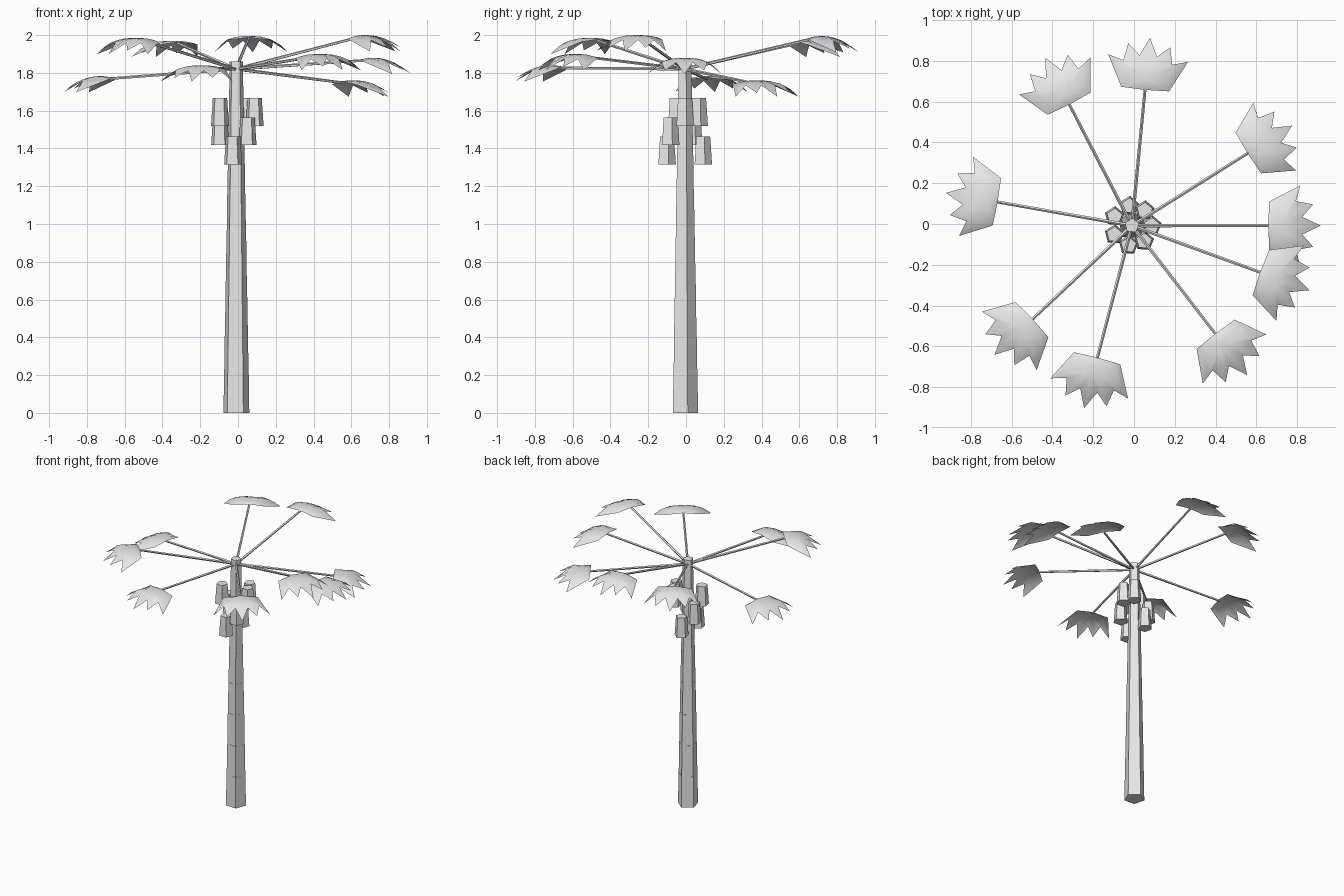
import bpy, bmesh, math
from mathutils import Vector, Matrix

cube = bpy.data.objects.get("Cube")
if cube:
    bpy.data.objects.remove(cube, do_unlink=True)

grey = bpy.data.materials.new("pale_grey")
grey.use_nodes = True
grey.diffuse_color = (0.8, 0.8, 0.8, 1)
grey.node_tree.nodes["Principled BSDF"].inputs["Base Color"].default_value = (0.8, 0.8, 0.8, 1)

CENTRE = Vector((-0.01, -0.008, 0))
SIDES = 5
TURN = math.radians(14)


def finish(bm, name, smooth=False):
    mesh = bpy.data.meshes.new(name)
    bm.to_mesh(mesh)
    bm.free()
    mesh.materials.append(grey)
    for p in mesh.polygons:
        p.use_smooth = smooth
    obj = bpy.data.objects.new(name, mesh)
    bpy.context.collection.objects.link(obj)
    return obj


def lathe(name, profile, matrix):
    """Five-sided solid from (radius, height) pairs."""
    bm = bmesh.new()
    rings = []
    for r, z in profile:
        angles = [TURN + math.tau * i / SIDES for i in range(SIDES)]
        rings.append([bm.verts.new((r * math.cos(a), r * math.sin(a), z)) for a in angles])
    for low, high in zip(rings, rings[1:]):
        for i in range(SIDES):
            j = (i + 1) % SIDES
            bm.faces.new((low[i], low[j], high[j], high[i]))
    bm.faces.new(rings[0][::-1])
    bm.faces.new(rings[-1])
    bm.transform(matrix)
    return finish(bm, name)


# Trunk: stacked tapering segments with tiny ledges
HEIGHT, SEGMENTS, LEDGE = 1.86, 8, 0.001
profile = []
for s in range(SEGMENTS):
    for end in (s, s + 1):
        radius = 0.072 - 0.036 * end / SEGMENTS
        profile.append((radius + (LEDGE if end > s else 0), HEIGHT * end / SEGMENTS))
lathe("trunk", profile, Matrix.Translation(CENTRE))

# Hanging fruit: three levels spiralling round the trunk
for i, deg in enumerate((0, -52, -100, -153, 152, 98, 50)):
    a = math.radians(deg)
    base = CENTRE + Vector((0.097 * math.cos(a), 0.097 * math.sin(a), 1.52 - 0.102 * (i % 3)))
    lathe("fruit_%d" % (i + 1), [(0.05, 0), (0.04, 0.147)], Matrix.Translation(base))

# Frond blade outline (outward, sideways), one half, mirrored for the other
half = [(0.004, 0.118), (0.157, 0.197), (0.135, 0.12), (0.22, 0.104), (0.167, 0.043)]
outline = [(0, 0)] + [(x, -y) for x, y in half] + [(0.257, 0)] + half[::-1]
CROWN = 0.06


def blade(name, matrix):
    """Domed, jagged leaf whose highest point is at local z = 0."""
    bm = bmesh.new()

    def point(x, y):
        return bm.verts.new((x, y, -2.2 * (x - CROWN) ** 2 - 8.5 * abs(y) ** 3))

    middle = point(CROWN, 0)
    rings = [[point(CROWN + (x - CROWN) * t, y * t) for x, y in outline]
             for t in (0.3, 0.55, 0.8, 1)]
    n = len(outline)
    for i in range(n):
        j = (i + 1) % n
        bm.faces.new((middle, rings[0][i], rings[0][j]))
        for inner, outer in zip(rings, rings[1:]):
            bm.faces.new((inner[i], outer[i], outer[j], inner[j]))
    bm.transform(matrix)
    return finish(bm, name, smooth=True)


# Fronds: direction in degrees and height of each blade
fronds = [(117.3, 1.97), (84.5, 1.995), (32, 1.76), (0, 1.88), (-20, 2.0),
          (-52.4, 1.9), (-104.7, 1.84), (223.2, 1.985), (170, 1.783)]
for i, (deg, top) in enumerate(fronds):
    a = math.radians(deg)
    start = CENTRE + Vector((0, 0, 1.82))
    out = Vector((math.cos(a), math.sin(a), 0))
    end = CENTRE + out * 0.669 + Vector((0, 0, top))
    blade("frond_blade_%d" % (i + 1), Matrix.Translation(end) @ Matrix.Rotation(a, 4, 'Z'))
    tip = end + out * 0.01 - Vector((0, 0, 0.014))
    along = tip - start
    aim = Matrix.Translation(start) @ along.to_track_quat('Z', 'Y').to_matrix().to_4x4()
    lathe("frond_stem_%d" % (i + 1), [(0.009, 0), (0.0075, along.length)], aim)
